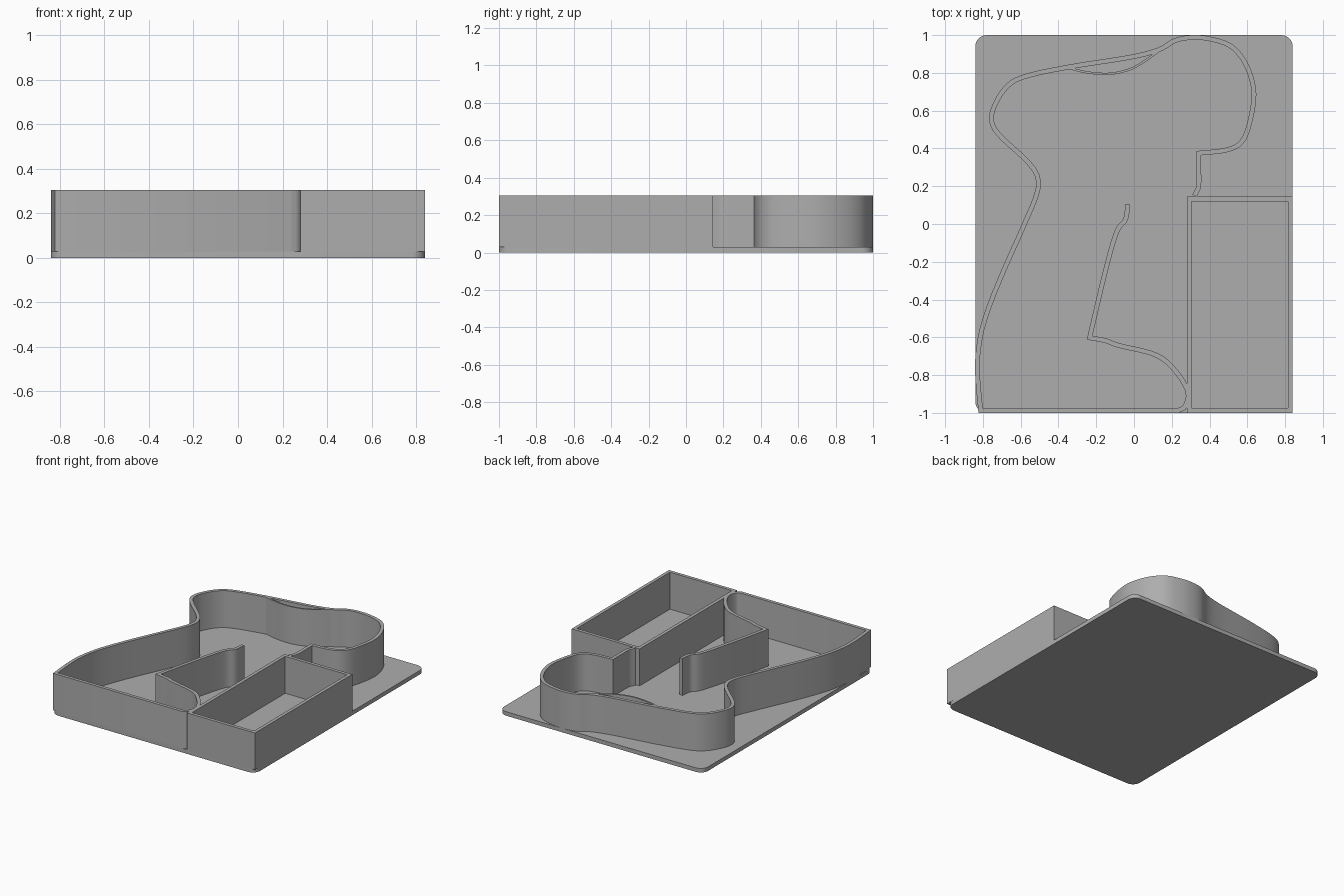
import bpy
import bmesh
from mathutils import Vector

old = bpy.data.objects.get("Cube")
if old:
    bpy.data.objects.remove(old, do_unlink=True)

BASE = 0.03      # plate thickness
TOP = 0.305      # top of the walls
WALL = 0.025     # wall thickness

grey = bpy.data.materials.new("mid grey")
grey.use_nodes = True
grey.diffuse_color = (0.42, 0.42, 0.42, 1)
grey.node_tree.nodes["Principled BSDF"].inputs["Base Color"].default_value = grey.diffuse_color


def finish(bm, name):
    bmesh.ops.recalc_face_normals(bm, faces=bm.faces)
    mesh = bpy.data.meshes.new(name)
    bm.to_mesh(mesh)
    bm.free()
    obj = bpy.data.objects.new(name, mesh)
    bpy.context.collection.objects.link(obj)
    mesh.materials.append(grey)
    bpy.ops.object.select_all(action="DESELECT")
    obj.select_set(True)
    bpy.context.view_layer.objects.active = obj
    bpy.ops.object.shade_smooth_by_angle(angle=0.6)
    return obj


def smooth(points, steps=6):
    """Curve through the given points."""
    p = [Vector(q) for q in points]
    p = [2 * p[0] - p[1]] + p + [2 * p[-1] - p[-2]]
    out = []
    for a, b, c, d in zip(p, p[1:], p[2:], p[3:]):
        for i in range(steps):
            t = i / steps
            out.append(0.5 * (2 * b + (c - a) * t + (2 * a - 5 * b + 4 * c - d) * t * t
                              + (3 * b - a - 3 * c + d) * t ** 3))
    return out + [p[-2]]


def offset(path, closed):
    """Mitred left and right edges of a centre line."""
    n = len(path)
    pairs = []
    for i, p in enumerate(path):
        before = path[i - 1] if i or closed else None
        after = path[(i + 1) % n] if i < n - 1 or closed else None
        dirs = []
        if before is not None:
            dirs.append((p - before).normalized())
        if after is not None:
            dirs.append((after - p).normalized())
        normals = [Vector((-d.y, d.x)) for d in dirs]
        m = sum(normals, Vector((0, 0))).normalized()
        pairs.append((m / max(0.4, m.dot(normals[0])), p))
    return pairs


def wall(name, path, thickness=WALL, closed=False):
    """Upright strip following a centre line."""
    bm = bmesh.new()
    rings = []
    for m, p in offset(path, closed):
        corners = [(1, BASE), (1, TOP), (-1, TOP), (-1, BASE)]
        ring = []
        for side, z in corners:
            q = p + m * side * thickness / 2
            ring.append(bm.verts.new((q.x, q.y, z)))
        rings.append(ring)
    following = rings[1:] + rings[:1] if closed else rings[1:]
    for a, b in zip(rings, following):
        for k in range(4):
            j = (k + 1) % 4
            bm.faces.new((a[k], a[j], b[j], b[k]))
    if not closed:
        bm.faces.new(rings[0])
        bm.faces.new(rings[-1])
    return finish(bm, name)


# Base plate with rounded corners
bm = bmesh.new()
bmesh.ops.create_cube(bm, size=1)
for v in bm.verts:
    v.co = (v.co.x * 1.68, v.co.y * 2, (v.co.z + 0.5) * BASE)
upright = [e for e in bm.edges if abs(e.verts[0].co.z - e.verts[1].co.z) > BASE / 2]
bmesh.ops.bevel(bm, geom=upright, offset=0.06, segments=8, profile=0.5, affect="EDGES")
finish(bm, "base_plate")

# Curved outline, drawn as smooth runs that meet at sharp corners
runs = [
    [(.32, .15), (.342, .2), (.343, .29), (.343, .375)],
    [(.343, .375), (.48, .39), (.56, .425), (.605, .51), (.635, .69), (.595, .84),
     (.515, .94), (.40, .98), (.30, .987), (.215, .97), (.13, .922), (-.02, .883),
     (-.34, .832), (-.58, .78), (-.68, .72), (-.745, .61), (-.75, .53), (-.70, .458),
     (-.563, .33), (-.51, .246), (-.516, .156), (-.58, 0), (-.71, -.294), (-.79, -.505),
     (-.823, -.66), (-.828, -.8), (-.812, -.9875)],
    [(-.812, -.9875), (.235, -.9875)],
    [(.235, -.9875), (.27, -.965), (.285, -.89), (.225, -.785), (.12, -.695),
     (-.08, -.643), (-.15, -.618), (-.235, -.602)],
    [(-.235, -.602), (-.156, -.267), (-.093, -.045), (-.045, .024), (-.033, .105)],
]
outline = []
for run in runs:
    outline += smooth(run) if len(run) > 2 else [Vector(q) for q in run]
clean = [outline[0]]
for p in outline[1:]:
    if (p - clean[-1]).length > 0.001:
        clean.append(p)
wall("outline_wall", clean)

# Thin bowed strip inside the upper edge
wall("bowed_strip", smooth([(-.34, .825), (-.25, .803), (-.13, .795), (-.02, .82),
                            (.06, .865), (.13, .915)]), 0.012)

# Rectangular tray on the left front corner
x0, x1, y0, y1 = .2925, .8275, -.9875, .1325
wall("tray_wall", [Vector(q) for q in ((x0, y0), (x1, y0), (x1, y1), (x0, y1))], closed=True)
